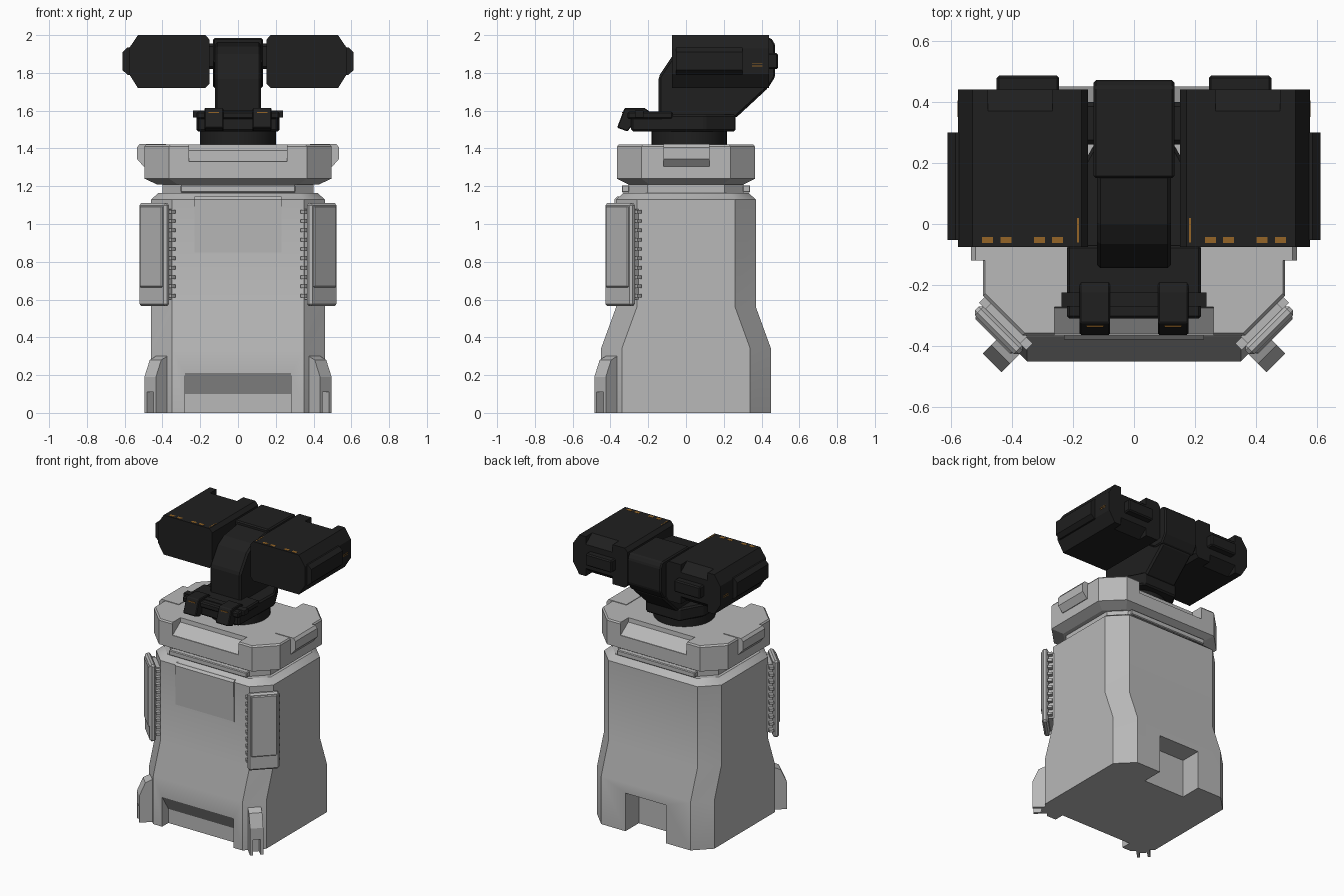
import bpy, bmesh, math
from mathutils import Vector

cube = bpy.data.objects.get("Cube")
if cube:
    bpy.data.objects.remove(cube, do_unlink=True)

X, Y, Z = Vector((1, 0, 0)), Vector((0, 1, 0)), Vector((0, 0, 1))


def material(name, rgb):
    m = bpy.data.materials.new(name)
    m.use_nodes = True
    m.diffuse_color = (*rgb, 1)
    m.node_tree.nodes["Principled BSDF"].inputs["Base Color"].default_value = (*rgb, 1)
    return m


GREY = material("light grey", (0.48, 0.48, 0.48))
BLACK = material("matte black", (0.014, 0.014, 0.014))
ORANGE = material("dull orange", (0.3, 0.13, 0.02))


def loft(name, rings, mat, bevel=0):
    """Skin equal-length rings of points and cap both ends."""
    bm = bmesh.new()
    loops = [[bm.verts.new(p) for p in ring] for ring in rings]
    n = len(loops[0])
    for low, high in zip(loops, loops[1:]):
        for i in range(n):
            j = (i + 1) % n
            bm.faces.new((low[i], low[j], high[j], high[i]))
    bm.faces.new(loops[0])
    bm.faces.new(loops[-1])
    bmesh.ops.recalc_face_normals(bm, faces=bm.faces)
    mesh = bpy.data.meshes.new(name)
    bm.to_mesh(mesh)
    bm.free()
    mesh.materials.append(mat)
    ob = bpy.data.objects.new(name, mesh)
    bpy.context.collection.objects.link(ob)
    if bevel:
        mod = ob.modifiers.new("edge", "BEVEL")
        mod.width, mod.segments = bevel, 1
    return ob


def prism(name, pts, u, v, w, a, b, mat, bevel=0, origin=Vector()):
    """Extrude a profile in the u-v plane along w from a to b."""
    return loft(name, [[origin + u * p + v * q + w * d for p, q in pts] for d in (a, b)], mat, bevel)


def box(name, x0, x1, y0, y1, z0, z1, mat, bevel=0):
    rect = [(x0, y0), (x1, y0), (x1, y1), (x0, y1)]
    return prism(name, rect, X, Y, Z, z0, z1, mat, bevel)


def octagon(hx, hy, c, z):
    return [Vector((x, y, z)) for x, y in (
        (hx - c, -hy), (hx, c - hy), (hx, hy - c), (hx - c, hy),
        (c - hx, hy), (-hx, hy - c), (-hx, c - hy), (c - hx, -hy))]


def cut(ob, cutter):
    mod = ob.modifiers.new("cut", "BOOLEAN")
    mod.operation, mod.solver, mod.object = "DIFFERENCE", "EXACT", cutter
    bpy.context.view_layer.objects.active = ob
    bpy.ops.object.modifier_apply(modifier=mod.name)
    bpy.data.objects.remove(cutter, do_unlink=True)


# Body: flared octagonal column with a front slot and a rear opening
body = loft("body", [octagon(0.46, 0.45, 0.11, 0), octagon(0.46, 0.45, 0.11, 0.34),
                     octagon(0.46, 0.37, 0.11, 0.56), octagon(0.46, 0.37, 0.11, 1.13),
                     octagon(0.42, 0.33, 0.1, 1.165)], GREY)
cut(body, prism("slot_cutter", [(-0.6, -0.1), (-0.38, -0.1), (-0.38, 0.1), (-0.45, 0.21), (-0.6, 0.21)],
                Y, Z, X, -0.28, 0.28, GREY))
cut(body, box("rear_cutter", -0.16, 0.16, 0.3, 0.6, -0.1, 0.27, GREY))
prism("front_panel", [(-0.36, 0.85), (-0.371, 0.85), (-0.379, 1.13), (-0.365, 1.145), (-0.34, 1.145)],
      Y, Z, X, -0.23, 0.23, GREY)

# Neck between body and lid, with rails on each side
loft("neck", [octagon(0.4, 0.305, 0.1, 1.15), octagon(0.4, 0.305, 0.1, 1.24)], GREY)
for s, side in ((-1, "front"), (1, "back")):
    box(side + "_neck_rail", -0.305, 0.305, s * 0.32 - 0.02, s * 0.32 + 0.02, 1.168, 1.205, GREY, 0.005)

# Lid with sloped notches front and back
lid = loft("lid", [octagon(0.43, 0.305, 0.11, 1.21), octagon(0.495, 0.365, 0.13, 1.24),
                   octagon(0.495, 0.365, 0.13, 1.41), octagon(0.488, 0.358, 0.13, 1.42)], GREY)
for s in (-1, 1):
    cut(lid, prism("notch_cutter", [(s * 0.5, 1.33), (s * 0.36, 1.33), (s * 0.275, 1.39),
                                    (s * 0.265, 1.5), (s * 0.5, 1.5)], Y, Z, X, -0.26, 0.26, GREY))

# Parts repeated on each side of the grey base
for s, side in ((1, "left"), (-1, "right")):
    prism(side + "_lid_latch", [(0.38, 1.31), (0.5, 1.305), (0.535, 1.345), (0.535, 1.405), (0.52, 1.424),
                                (0.38, 1.424)], X * s, Z, Y, -0.12, 0.125, GREY)
    out = Vector((s, -1, 0)).normalized()
    along = Vector((1, s, 0)).normalized()

    # Corner plate with a raised panel and a stack of fins behind
    at = Vector((s * 0.445, -0.35, 0))

    def slab(name, depth0, depth1, half, z0, z1, bevel=0):
        prism(side + name, [(-half, z0), (half, z0), (half, z1), (-half, z1)],
              along, Z, out, depth0, depth1, GREY, bevel, at)

    slab("_corner_plate", -0.022, 0.018, 0.102, 0.565, 1.11, 0.012)
    slab("_corner_plate_panel", 0.01, 0.026, 0.085, 0.665, 1.095, 0.006)
    slab("_corner_plate_mount", -0.09, -0.015, 0.08, 0.6, 1.08)
    for i in range(10):
        z = 0.62 + i * 0.0495
        slab("_corner_fin", -0.05, -0.02, 0.11, z - 0.009, z + 0.009)

    # Corner foot: two cheeks with a shorter core between them
    at = Vector((s * 0.405, -0.395, 0))
    cheek = [(-0.06, 0), (0.085, 0), (0.085, 0.19), (0.045, 0.28), (0, 0.3), (-0.1, 0.3)]
    core = [(-0.06, 0), (0.03, 0), (0.03, 0.11), (0.085, 0.11)] + cheek[2:]
    prism(side + "_foot_core", core, out, Z, along, -0.025, 0.025, GREY, 0, at)
    for k in (-1, 1):
        prism(side + "_foot_cheek", cheek, out, Z, along, k * 0.025, k * 0.043, GREY, 0, at)

# Turntable
rim = [(0.2 * math.cos(a * math.pi / 16), 0.017 + 0.2 * math.sin(a * math.pi / 16)) for a in range(32)]
prism("turntable", rim, X, Y, Z, 1.41, 1.5, BLACK)
deck = [(-0.21, -0.29), (0.21, -0.29), (0.22, 0.1), (0.13, 0.262), (-0.13, 0.262), (-0.22, 0.1)]
prism("turret_deck", deck, X, Y, Z, 1.49, 1.58, BLACK, 0.01)
box("deck_flange", -0.22, 0.22, -0.31, -0.07, 1.555, 1.595, BLACK, 0.008)
box("deck_hinge_bar", -0.238, 0.238, -0.27, -0.225, 1.565, 1.6, BLACK)

# Bent arm and head
prism("arm", [(-0.145, 1.57), (-0.145, 1.78), (-0.065, 1.9), (0.0, 1.94), (0.17, 1.965), (0.4, 1.965),
              (0.435, 1.72), (0.262, 1.56)], Y, Z, X, -0.122, 0.122, BLACK, 0.012)
prism("head", [(0.15, 1.985), (0.45, 1.985), (0.472, 1.95), (0.472, 1.78), (0.435, 1.72), (0.36, 1.72),
               (0.15, 1.86)], Y, Z, X, -0.132, 0.132, BLACK, 0.008)
box("pod_axle", -0.2, 0.2, 0.26, 0.4, 1.82, 1.955, BLACK, 0.015)

# Pods, caps, clamps and painted marks on both sides
for s, side in ((1, "left"), (-1, "right")):
    SX = X * s
    section = [(0.15, 1.745), (0.172, 1.72), (0.53, 1.72), (0.577, 1.795), (0.577, 1.93), (0.53, 2.0),
               (0.172, 2.0), (0.15, 1.975)]
    pod = prism(side + "_pod", section, SX, Z, Y, -0.075, 0.44, BLACK)
    for top, z in ((1, 1.86), (-1, 1.86)):
        wedge = [(0.37, z + top * 0.16), (0.37, z + top * 0.14), (0.46, z + top * 0.07), (0.46, z + top * 0.16)]
        cut(pod, prism("pod_cutter", wedge, Y, Z, SX, 0.267, 0.478, BLACK))
    prism(side + "_pod_rear_cap", [(0.245, 1.82), (0.45, 1.82), (0.45, 1.905), (0.245, 1.905)],
          SX, Z, Y, 0.4, 0.487, BLACK, 0.008)
    prism(side + "_pod_side_cap", [(0.55, 1.79), (0.585, 1.79), (0.612, 1.815), (0.612, 1.91), (0.585, 1.935),
                                   (0.55, 1.935)], SX, Z, Y, -0.052, 0.3, BLACK)
    prism(side + "_deck_clamp", [(-0.365, 1.51), (-0.325, 1.615), (-0.22, 1.615), (-0.185, 1.59),
                                 (-0.185, 1.53), (-0.27, 1.54), (-0.31, 1.49)],
          Y, Z, SX, 0.078, 0.178, BLACK, 0.005)

    def mark(name, x0, x1, y0, y1, z0, z1):
        box(side + name, min(s * x0, s * x1), max(s * x0, s * x1), y0, y1, z0, z1, ORANGE)

    for x in (0.25, 0.31, 0.42, 0.48):
        mark("_pod_dash", x - 0.018, x + 0.018, -0.062, -0.042, 1.998, 2.001)
    mark("_pod_corner_line", 0.18, 0.186, -0.06, 0.02, 1.998, 2.001)
    for z in (1.836, 1.848):
        mark("_pod_side_stripe", 0.572, 0.579, 0.35, 0.405, z - 0.002, z + 0.002)
    mark("_clamp_stripe", 0.1, 0.155, -0.338, -0.332, 1.588, 1.594)

# Smooth only the gentle bends
for ob in bpy.context.view_layer.objects:
    ob.select_set(ob.name in ("body", "turntable"))
bpy.context.view_layer.objects.active = body
bpy.ops.object.shade_smooth_by_angle(angle=math.radians(30))
